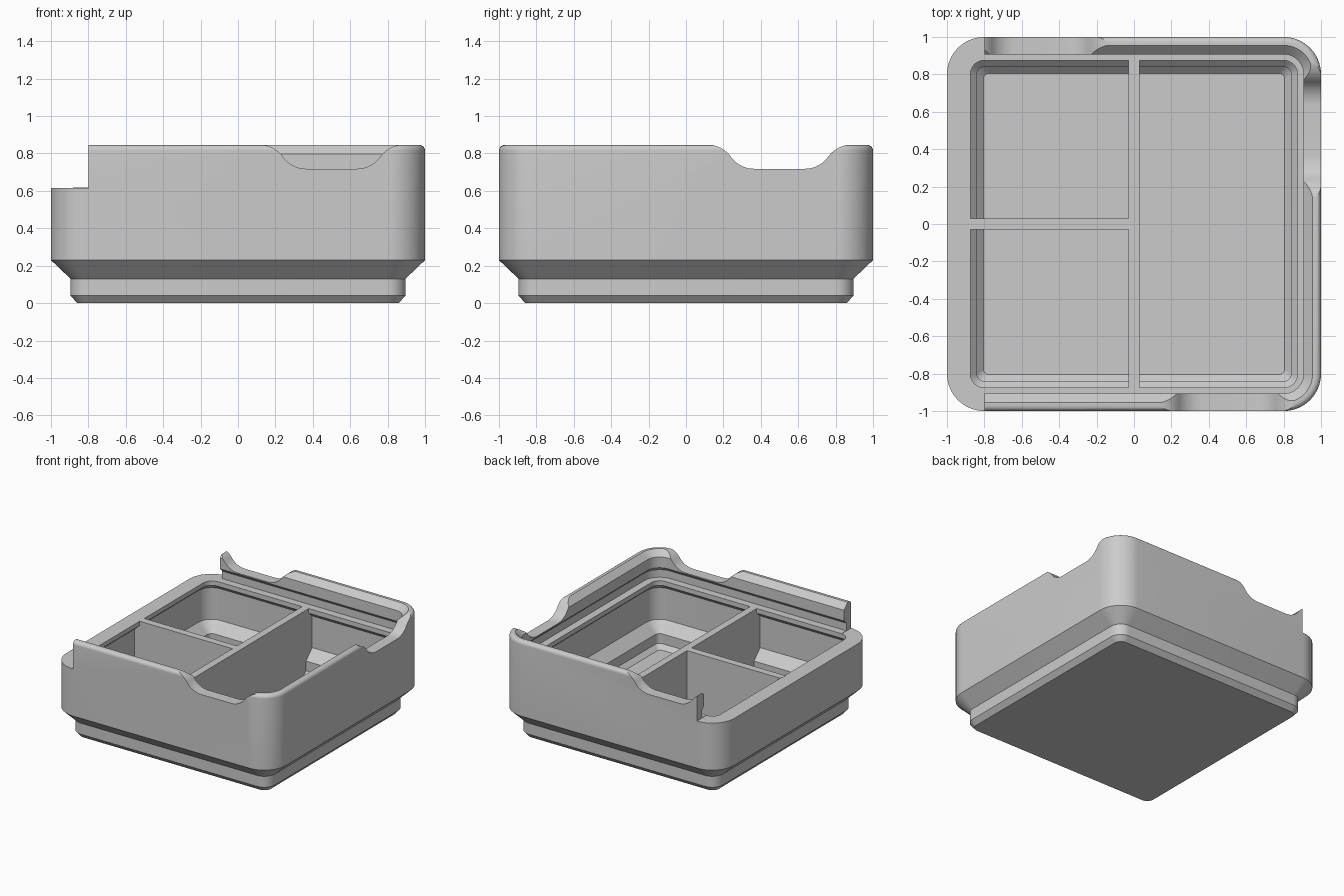
import bpy, bmesh, math
from mathutils import Matrix

if "Cube" in bpy.data.objects:
    bpy.data.objects.remove(bpy.data.objects["Cube"])

grey = bpy.data.materials.new("plain_grey")
grey.use_nodes = True
COLOUR = (0.6, 0.6, 0.6, 1)
grey.diffuse_color = COLOUR
grey.node_tree.nodes["Principled BSDF"].inputs["Base Color"].default_value = COLOUR


def finish(bm, name):
    bmesh.ops.recalc_face_normals(bm, faces=bm.faces)
    mesh = bpy.data.meshes.new(name)
    bm.to_mesh(mesh)
    bm.free()
    mesh.materials.append(grey)
    obj = bpy.data.objects.new(name, mesh)
    bpy.context.collection.objects.link(obj)
    return obj


def rounded_ring(bm, half, z, r=None, steps=14):
    """Rounded square; by default its corners are concentric with the outer wall."""
    r = r or max(0.03, half - 0.8)
    ring = []
    for corner in range(4):
        sx = 1 if corner in (0, 3) else -1
        sy = 1 if corner < 2 else -1
        for i in range(steps + 1):
            a = math.pi / 2 * (corner + i / steps)
            ring.append(bm.verts.new((sx * (half - r) + r * math.cos(a),
                                      sy * (half - r) + r * math.sin(a), z)))
    return ring


def extrude_profile(name, points, depth, matrix):
    """Extrude a profile drawn in x and z along y, then place it."""
    bm = bmesh.new()
    face = bm.faces.new([bm.verts.new((x, 0, z)) for x, z in points])
    new = bmesh.ops.extrude_face_region(bm, geom=[face])["geom"]
    moved = [v for v in new if isinstance(v, bmesh.types.BMVert)]
    bmesh.ops.translate(bm, verts=moved, vec=(0, depth, 0))
    bmesh.ops.transform(bm, matrix=matrix, verts=bm.verts)
    return finish(bm, name)


# Wall sections as (half width, height, optional corner radius)
LEDGE = 0.618
outer = [(0.86, 0), (0.895, 0.04), (0.895, 0.13), (1, 0.23)]
rim = [(0.97 + 0.03 * math.cos(a), 0.815 + 0.03 * math.sin(a))
       for a in (math.pi * i / 12 for i in range(7))]
# Lip with a bevelled top and an undercut groove
lip = [(0.955, 0.845), (0.907, 0.798),
       (0.907, 0.71), (0.937, 0.68), (0.937, LEDGE)]
cavity = [(0.875, LEDGE), (0.875, 0.58), (0.92, 0.54), (0.92, 0.28),
          (0.84, 0.2), (0.84, 0.12), (0.805, 0.085)]

# Bin shell lofted through the wall section
bm = bmesh.new()
rings = [rounded_ring(bm, *section) for section in outer + rim + lip + cavity]
for low, high in zip(rings, rings[1:]):
    for i in range(len(low)):
        j = (i + 1) % len(low)
        bm.faces.new((low[i], low[j], high[j], high[i]))
bm.faces.new(rings[0])
bm.faces.new(rings[-1])
shell = finish(bm, "bin_shell")

# Finger notches in three sides of the lip, each edge an S of two equal arcs
RADIUS, SWEEP, STEPS = 0.153, math.radians(54.6), 10
START = 0.115
crest = [(START + RADIUS * math.sin(a), 0.847 - RADIUS * (1 - math.cos(a)))
         for a in (SWEEP * i / STEPS for i in range(STEPS + 1))]
mid_x, mid_z = crest[-1]
trough = [(2 * mid_x - x, 2 * mid_z - z) for x, z in reversed(crest[:-1])]
edge = crest + trough
notch = edge + [(1 - x, z) for x, z in reversed(edge)] + [(1 - START, 0.95), (START, 0.95)]
cutters = []
for turn in range(3):
    place = Matrix.Rotation(turn * math.pi / 2, 4, "Z") @ Matrix.Translation((0, -1.1, 0))
    cutters.append(extrude_profile("notch_cutter", notch, 0.3, place))

# Open side where the lip is removed
opening = [(-1.2, 0.616), (-0.8, 0.616), (-0.8, 1), (-1.2, 1)]
cutters.append(extrude_profile("opening_cutter", opening, 2.4, Matrix.Translation((0, -1.2, 0))))

bpy.context.view_layer.objects.active = shell
for cutter in cutters:
    cutter.hide_render = True
    mod = shell.modifiers.new("cut", "BOOLEAN")
    mod.operation = "DIFFERENCE"
    mod.solver = "EXACT"
    mod.object = cutter
    bpy.ops.object.modifier_apply(modifier=mod.name)
    bpy.data.objects.remove(cutter)

bpy.ops.object.select_all(action="DESELECT")
shell.select_set(True)
bpy.ops.object.shade_smooth_by_angle(angle=math.radians(30))

# Dividers shaped to the cavity and slightly sunk into its walls
side = [(section[0] + 0.006, section[1]) for section in cavity]
mirrored = [(-x, z) for x, z in reversed(side)]
centre = Matrix.Translation((0, -0.03, 0))
extrude_profile("long_divider", side + mirrored, 0.06,
                Matrix.Rotation(math.pi / 2, 4, "Z") @ centre)
extrude_profile("short_divider", [(0, LEDGE), (0, 0.085)] + mirrored, 0.06, centre)
